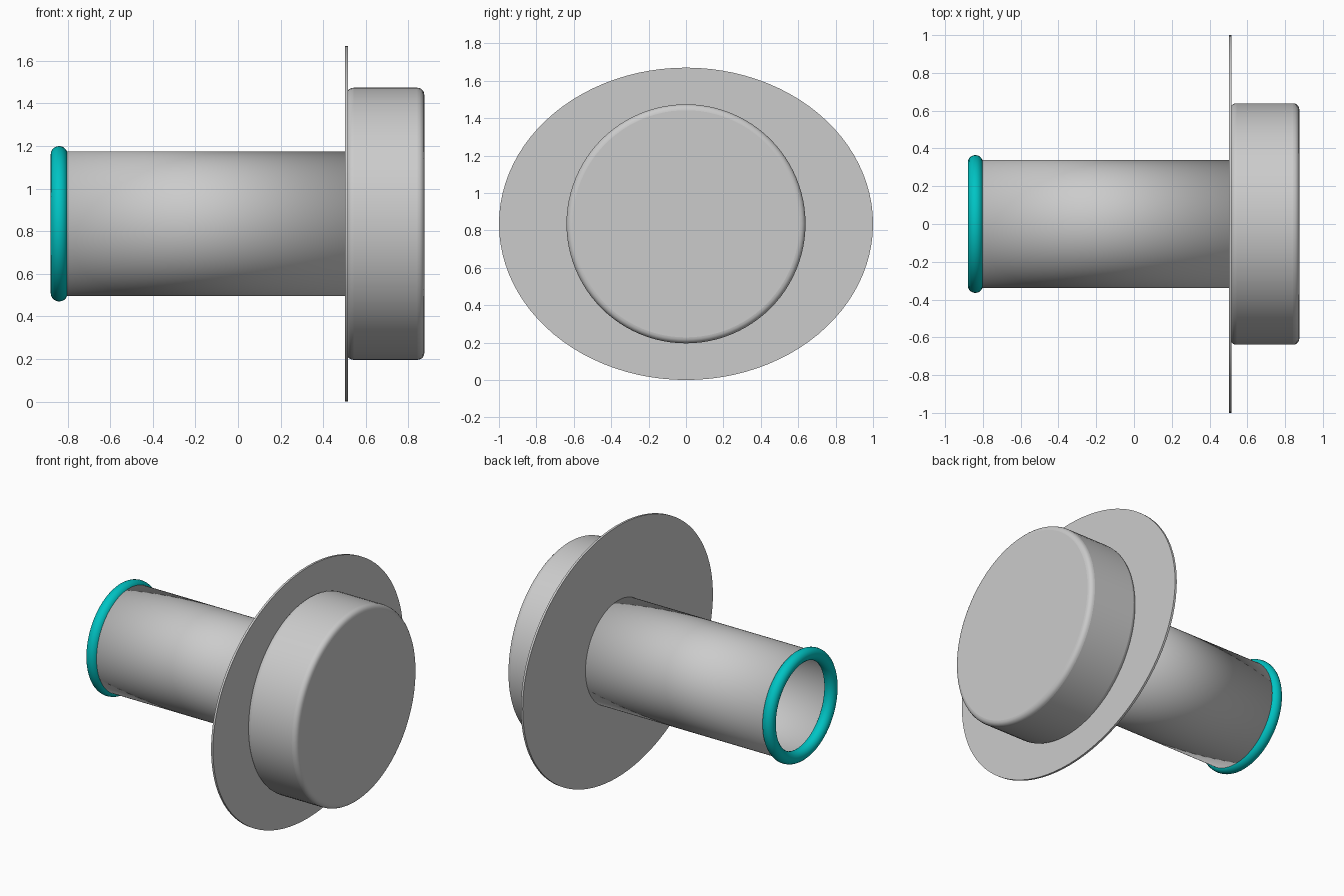
import bpy, math

if "Cube" in bpy.data.objects:
    bpy.data.objects.remove(bpy.data.objects["Cube"])

CZ = 0.835          # height of the common axis
SEG = 96


def finish(obj, name):
    obj.name = name
    bpy.ops.object.shade_smooth_by_angle(angle=math.radians(35))
    return obj


def x_cylinder(name, radius, x0, x1, fill='NGON', squash=1.0, bevel=0.0, wall=0.0):
    """Cylinder lying along x from x0 to x1; squash scales its height in z."""
    bpy.ops.mesh.primitive_cylinder_add(
        vertices=SEG, radius=radius, depth=x1 - x0, end_fill_type=fill,
        location=((x0 + x1) / 2, 0, CZ), rotation=(0, math.pi / 2, 0))
    obj = bpy.context.object
    obj.scale.x = squash
    bpy.ops.object.transform_apply(location=False, rotation=True, scale=True)
    if wall:
        mod = obj.modifiers.new("wall", 'SOLIDIFY')
        mod.thickness = wall
        mod.offset = -1
    if bevel:
        mod = obj.modifiers.new("rounded_edge", 'BEVEL')
        mod.width = bevel
        mod.segments = 5
        mod.limit_method = 'ANGLE'
        mod.angle_limit = math.radians(40)
    return finish(obj, name)


# Hollow tube, open at the left end
x_cylinder("tube", 0.34, -0.84, 0.505, fill='NOTHING', wall=0.01)

# Thin oval flange plate
x_cylinder("flange", 1.0, 0.502, 0.516, squash=0.835)

# Round head with softened rim
x_cylinder("head", 0.639, 0.51, 0.875, bevel=0.032)

# Teal ring at the tube mouth
bpy.ops.mesh.primitive_torus_add(
    major_segments=SEG, minor_segments=20, major_radius=0.325, minor_radius=0.04,
    location=(-0.84, 0, CZ), rotation=(0, math.pi / 2, 0))
ring = finish(bpy.context.object, "mouth_ring")
teal = bpy.data.materials.new("teal")
teal.diffuse_color = (0.0, 0.55, 0.55, 1)
teal.use_nodes = True
teal.node_tree.nodes["Principled BSDF"].inputs["Base Color"].default_value = teal.diffuse_color
ring.data.materials.append(teal)
